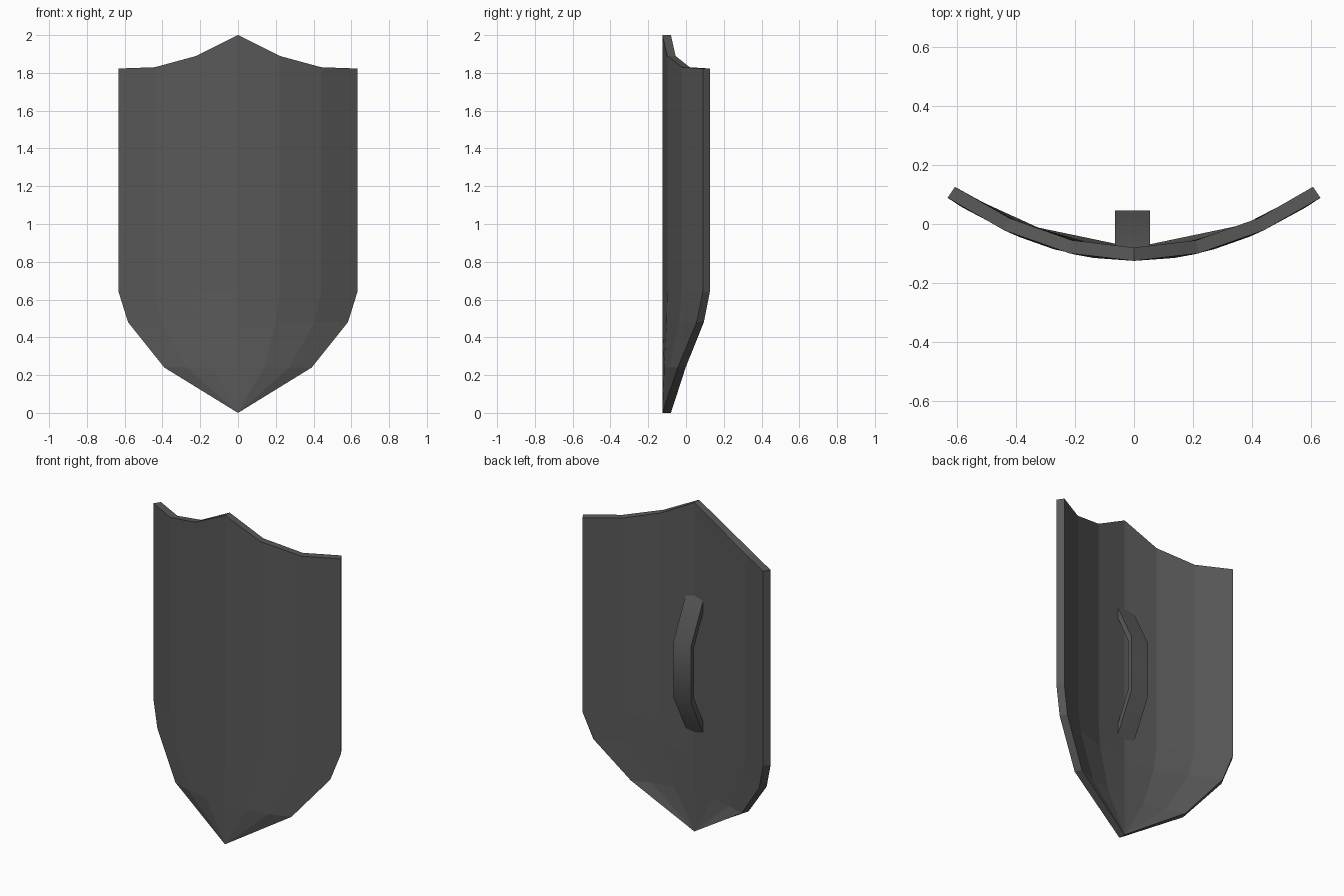
import bpy, bmesh, math

if "Cube" in bpy.data.objects:
    bpy.data.objects.remove(bpy.data.objects["Cube"])

THICK = 0.045
CURVE = 0.535
# right half of the top edge (x, z) and lower side edge (half width, z)
TOP = [(0, 2.0), (0.22, 1.89), (0.44, 1.83), (0.632, 1.823)]
LOWER = [(0.632, 0.64), (0.582, 0.48), (0.39, 0.24), (0, 0)]

# dark iron grey
dark = bpy.data.materials.new("dark_grey")
dark.diffuse_color = (0.1, 0.1, 0.1, 1)
dark.use_nodes = True
dark.node_tree.nodes["Principled BSDF"].inputs["Base Color"].default_value = dark.diffuse_color


def finish(name, bm):
    bmesh.ops.recalc_face_normals(bm, faces=bm.faces[:])
    mesh = bpy.data.meshes.new(name)
    bm.to_mesh(mesh)
    bm.free()
    mesh.materials.append(dark)
    obj = bpy.data.objects.new(name, mesh)
    bpy.context.collection.objects.link(obj)
    return obj


def on_curve(x, z, depth):
    """Point on the bowed cross-section, pushed back along its normal."""
    slope = 2 * CURVE * x
    n = math.hypot(slope, 1)
    return (x - depth * slope / n, -0.125 + CURVE * x * x + depth / n, z)


# shield outline as rows of (x, z), narrowing to a single tip
half_rows = [TOP] + [[(x * w / 0.632, z) for x, _ in TOP] for w, z in LOWER[:-1]]
rows = [[(-x, z) for x, z in r[:0:-1]] + r for r in half_rows]

# curved shield plate: front and back skins joined by a rim
bm = bmesh.new()
rims = []
for depth in (0, THICK):
    grid = [[bm.verts.new(on_curve(x, z, depth)) for x, z in r] for r in rows]
    tip = bm.verts.new(on_curve(0, 0, depth))
    for a, b in zip(grid, grid[1:]):
        for i in range(len(a) - 1):
            bm.faces.new((a[i], a[i + 1], b[i + 1], b[i]))
    last = grid[-1]
    for i in range(len(last) - 1):
        bm.faces.new((last[i], last[i + 1], tip))
    rims.append(grid[0] + [r[-1] for r in grid[1:]] + [tip]
                + [r[0] for r in grid[:0:-1]])
front, back = rims
for i in range(len(front)):
    j = (i + 1) % len(front)
    bm.faces.new((front[i], front[j], back[j], back[i]))
finish("shield_plate", bm)

# bent strap handle: (y, z) side profile extruded across x
outer = [(-0.085, 1.445), (0.045, 1.185), (0.045, 0.85), (-0.085, 0.595)]
inner = [(-0.085, 0.66), (0.013, 0.86), (0.013, 1.175), (-0.085, 1.38)]
bm = bmesh.new()
left, right = [[bm.verts.new((x, y, z)) for y, z in outer + inner]
               for x in (-0.064, 0.054)]
for i in range(8):
    j = (i + 1) % 8
    bm.faces.new((left[i], left[j], right[j], right[i]))
for side in (left, right):
    for i in range(3):
        bm.faces.new((side[i], side[i + 1], side[6 - i], side[7 - i]))
handle = finish("handle", bm)

# the strap bends are smooth, its long edges stay sharp
bpy.ops.object.select_all(action='DESELECT')
handle.select_set(True)
bpy.context.view_layer.objects.active = handle
bpy.ops.object.shade_smooth_by_angle(angle=math.radians(40))
